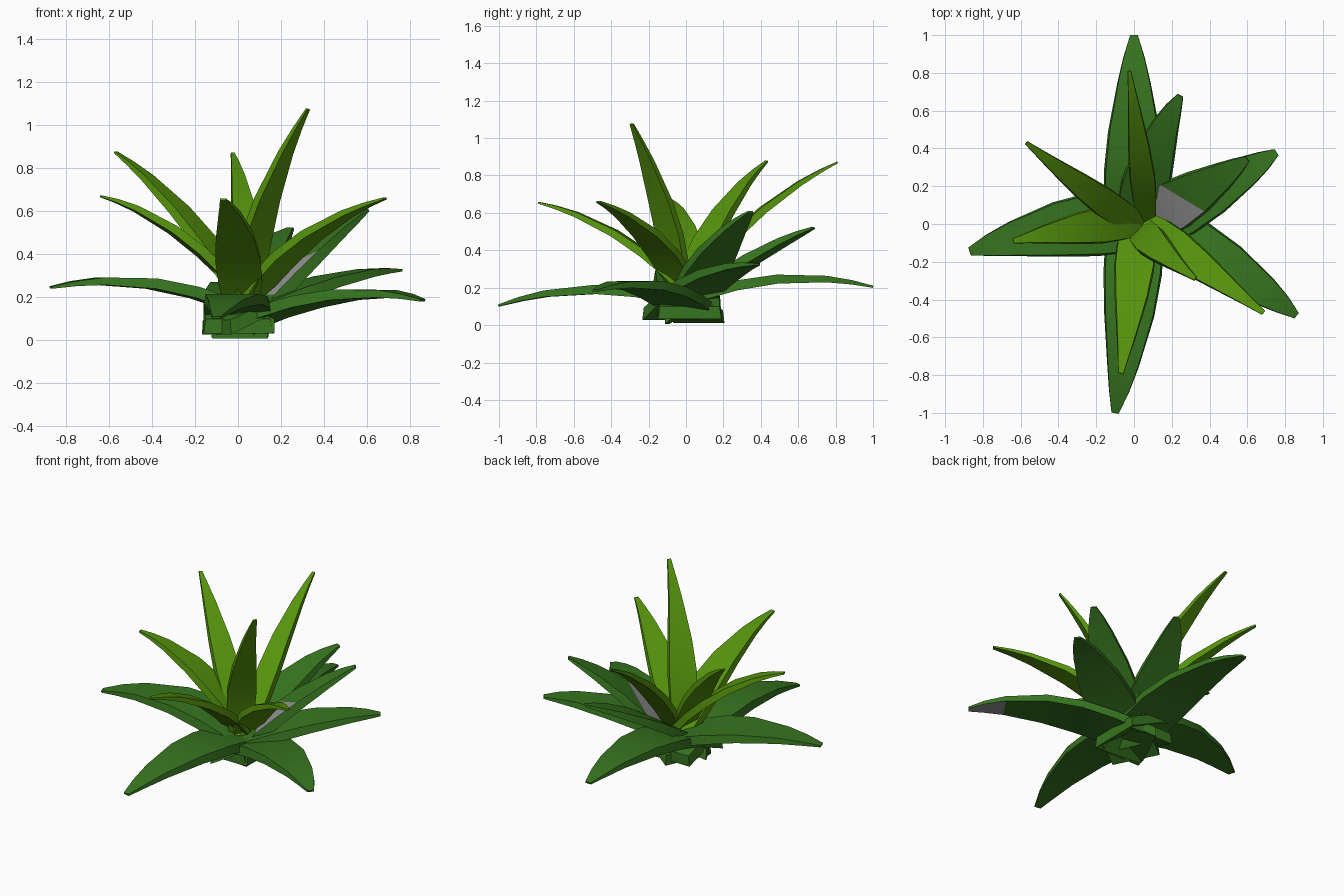
import bpy, math
from mathutils import Vector

if "Cube" in bpy.data.objects:
    bpy.data.objects.remove(bpy.data.objects["Cube"])


def material(name, rgb):
    m = bpy.data.materials.new(name)
    m.diffuse_color = (*rgb, 1)
    m.use_nodes = True
    m.node_tree.nodes["Principled BSDF"].inputs["Base Color"].default_value = m.diffuse_color
    return m


DARK = material("dark_green", (0.038, 0.178, 0.014))
LIGHT = material("light_green", (0.092, 0.295, 0.004))
GREY = material("bare_grey", (0.3, 0.3, 0.3))

STEPS = (0, 0.2, 0.36, 0.55, 0.78, 0.9, 1)
OUTER_TAPER = (1, 1, 1, 0.86, 0.55, 0.35, 0.13)
INNER_TAPER = (0.65, 0.92, 0.97, 0.8, 0.47, 0.28, 0.13)


def leaf(name, mat, root, mid, tip, half, thick, taper, grey=()):
    """Arched, tapering thick strap leaf; the centreline passes through root, mid, tip."""
    a, m, b = Vector(root), Vector(mid), Vector(tip)
    c = 2 * m - (a + b) / 2
    verts, faces = [], []
    for t, w in zip(STEPS, taper):
        p = a * (1 - t) ** 2 + c * 2 * t * (1 - t) + b * t * t
        tan = ((c - a) * (1 - t) + (b - c) * t).normalized()
        side = tan.cross(Vector((0, 0, 1))).normalized()
        up = side.cross(tan)
        if t == 0 and mat == DARK:
            up = Vector((0, 0, 1.2))      # upright root ends
        up = up * thick * (1 - 0.8 * t ** 3) / 2
        s = side * half * w
        verts += [p - s * 0.94 + up, p + s * 0.94 + up, p + s - up, p - s - up]
    for i in range(len(STEPS) - 1):
        o = 4 * i
        # upper side as two triangles, then right edge, underside, left edge
        faces += [(o, o + 1, o + 5), (o, o + 5, o + 4)]
        for k in (1, 2, 3):
            j = (k + 1) % 4
            faces.append((o + k, o + j, o + 4 + j, o + 4 + k))
    n = len(verts)
    faces += [(3, 2, 1, 0), (n - 4, n - 3, n - 2, n - 1)]
    me = bpy.data.meshes.new(name)
    me.from_pydata(verts, [], faces)
    me.materials.append(mat)
    me.materials.append(GREY)
    for f in grey:
        me.polygons[f].material_index = 1
    ob = bpy.data.objects.new(name, me)
    bpy.context.collection.objects.link(ob)
    bpy.ops.object.select_all(action='DESELECT')
    ob.select_set(True)
    bpy.context.view_layer.objects.active = ob
    bpy.ops.object.shade_smooth_by_angle(angle=math.radians(35))


# Low, wide outer leaves: root, mid, tip, half width, grey faces
outer = [
    ((0, -0.15, 0.065), (0, 0.43, 0.24), (0, 1.0, 0.205), 0.16, ()),
    ((0.01, -0.10, 0.04), (0.09, 0.31, 0.33), (0.245, 0.68, 0.52), 0.13, ()),
    ((-0.1, -0.1, 0.06), (0.37, 0.15, 0.26), (0.755, 0.38, 0.325), 0.15, ()),
    ((0.02, 0.0, 0.06), (0.30, 0.15, 0.37), (0.60, 0.345, 0.605), 0.135, (5, 6, 10)),
    ((-0.06, 0.07, 0.045), (0.45, -0.20, 0.205), (0.86, -0.485, 0.185), 0.15, (23, 28)),
    ((0.01, 0.17, 0.065), (-0.02, -0.42, 0.19), (-0.1, -1.0, 0.105), 0.155, ()),
    ((0.17, 0.02, 0.065), (-0.35, -0.02, 0.255), (-0.87, -0.145, 0.245), 0.17, ()),
]
for i, (r, m, t, w, g) in enumerate(outer):
    leaf(f"outer_leaf_{i + 1}", DARK, r, m, t, w, 0.056, OUTER_TAPER, g)

# Upright inner leaves: root, mid, tip, half width
inner = [
    ((0.06, -0.03, 0.14), (-0.24, 0.175, 0.57), (-0.57, 0.43, 0.875), 0.08),
    ((0.08, 0.02, 0.14), (-0.27, -0.02, 0.49), (-0.64, -0.09, 0.67), 0.10),
    ((0.02, 0.05, 0.12), (-0.01, -0.34, 0.465), (-0.07, -0.79, 0.655), 0.11),
    ((0.03, -0.02, 0.14), (0.12, -0.12, 0.61), (0.325, -0.29, 1.075), 0.09),
    ((0.02, 0.02, 0.14), (0.31, -0.19, 0.465), (0.685, -0.47, 0.66), 0.10),
    ((0.07, 0.0, 0.16), (0.03, 0.37, 0.58), (-0.025, 0.81, 0.87), 0.07),
]
for i, (r, m, t, w) in enumerate(inner):
    leaf(f"inner_leaf_{i + 1}", LIGHT, r, m, t, w, 0.045, INNER_TAPER)
